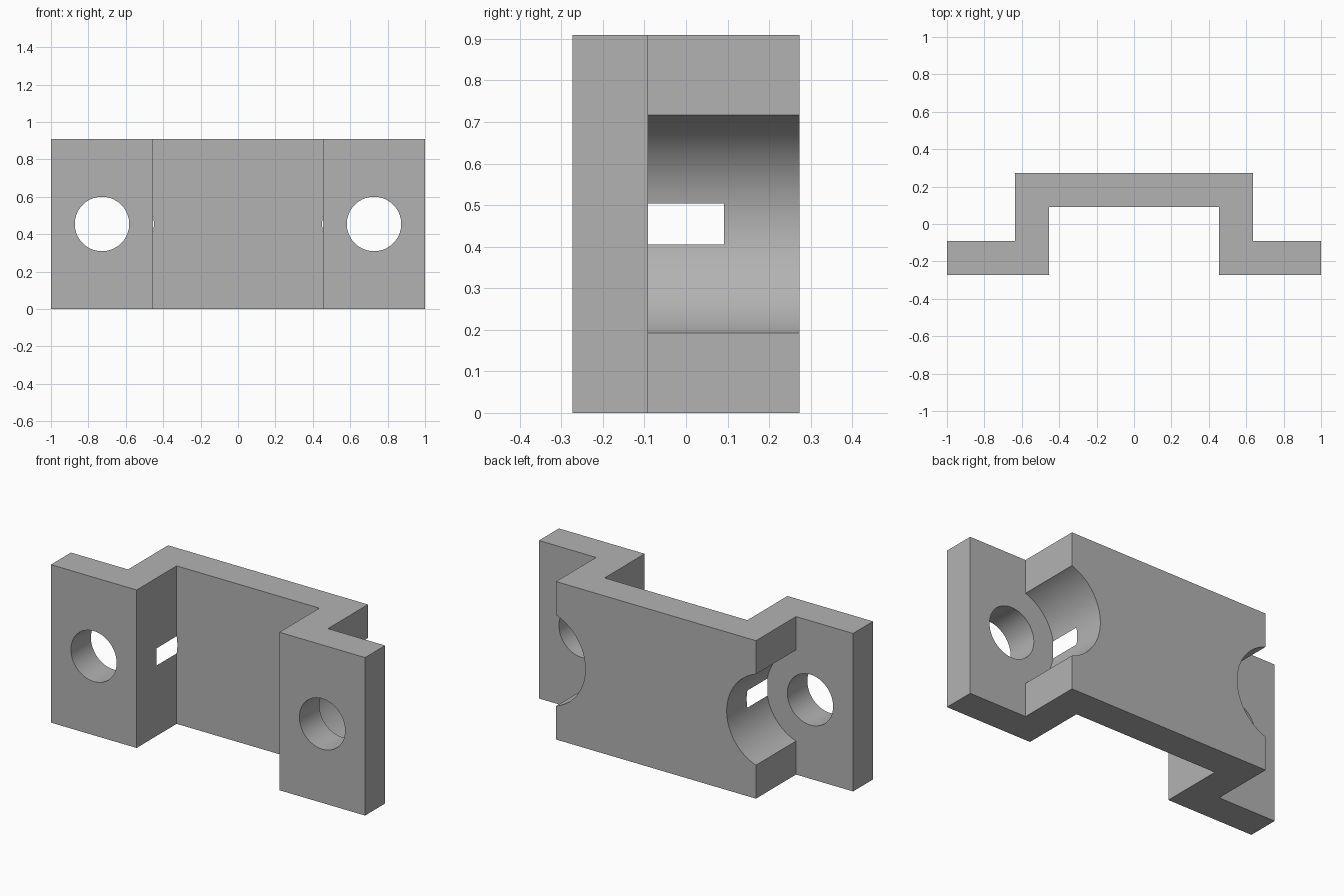
import bpy, bmesh, math

default = bpy.data.objects.get("Cube")
if default:
    bpy.data.objects.remove(default, do_unlink=True)

U = 2 / 11            # wall thickness, the module of every dimension
HEIGHT = 5 * U

grey = bpy.data.materials.new("plain grey")
grey.use_nodes = True
colour = (0.45, 0.45, 0.45, 1)
grey.diffuse_color = colour
grey.node_tree.nodes["Principled BSDF"].inputs["Base Color"].default_value = colour


def make_object(name, bm):
    bmesh.ops.recalc_face_normals(bm, faces=bm.faces)
    mesh = bpy.data.meshes.new(name)
    bm.to_mesh(mesh)
    bm.free()
    mesh.materials.append(grey)
    obj = bpy.data.objects.new(name, mesh)
    bpy.context.collection.objects.link(obj)
    return obj


# Hat-section bracket: mirrored outline extruded upwards
half = [(2.5, 0.5), (2.5, -1.5), (5.5, -1.5), (5.5, -0.5), (3.5, -0.5), (3.5, 1.5)]
outline = half + [(-x, y) for x, y in reversed(half)]
bm = bmesh.new()
base = bm.faces.new([bm.verts.new((x * U, y * U, 0)) for x, y in outline])
top = bmesh.ops.extrude_face_region(bm, geom=[base])["geom"]
bmesh.ops.translate(bm, vec=(0, 0, HEIGHT),
                    verts=[v for v in top if isinstance(v, bmesh.types.BMVert)])
bracket = make_object("bracket", bm)


def drill(name, x, radius, y0, y1):
    """Cut a round hole along y through the bracket."""
    bpy.ops.mesh.primitive_cylinder_add(
        vertices=128, radius=radius, depth=y1 - y0,
        location=(x, (y0 + y1) / 2, HEIGHT / 2), rotation=(math.pi / 2, 0, 0))
    cutter = bpy.context.object
    cutter.name = name
    cutter.data.materials.append(grey)
    cut = bracket.modifiers.new(name, "BOOLEAN")
    cut.operation = "DIFFERENCE"
    cut.solver = "EXACT"
    cut.object = cutter
    bpy.ops.object.select_all(action="DESELECT")
    bracket.select_set(True)
    bpy.context.view_layer.objects.active = bracket
    bpy.ops.object.modifier_apply(modifier=name)
    bpy.data.objects.remove(cutter, do_unlink=True)


# Bolt holes in the flanges, and wide tool clearance behind them
for side, sign in (("left", 1), ("right", -1)):
    drill(side + "_bolt_hole", sign * 4 * U, 0.8 * U, -2 * U, 0)
    drill(side + "_clearance", sign * 4 * U, 1.525 * U, -0.5 * U, 2 * U)

bpy.ops.object.shade_smooth_by_angle(angle=math.radians(30))
